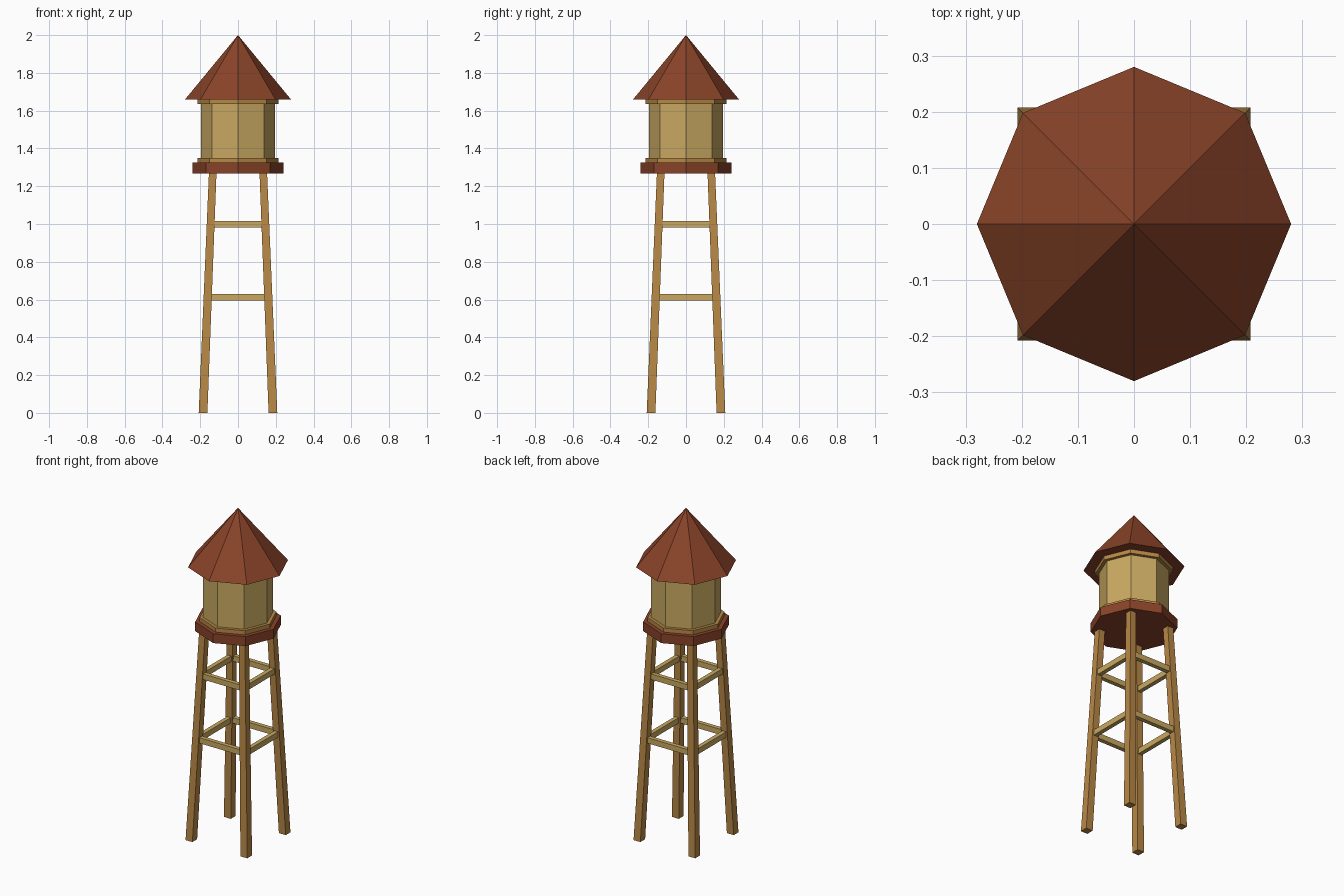
import bpy, bmesh, math
from mathutils import Vector

if "Cube" in bpy.data.objects:
    bpy.data.objects.remove(bpy.data.objects["Cube"])


def material(name, rgb):
    # sRGB 0-255 to linear
    m = bpy.data.materials.new(name)
    lin = [((c / 255 + 0.055) / 1.055) ** 2.4 for c in rgb]
    m.diffuse_color = (*lin, 1)
    m.use_nodes = True
    m.node_tree.nodes["Principled BSDF"].inputs["Base Color"].default_value = m.diffuse_color
    return m


RED = material("red_brown_wood", (137, 67, 40))
TAN = material("pale_wood", (201, 169, 98))
OAK = material("golden_wood", (184, 136, 70))


def make(name, bm, mat):
    bmesh.ops.recalc_face_normals(bm, faces=bm.faces)
    me = bpy.data.meshes.new(name)
    bm.to_mesh(me)
    bm.free()
    me.materials.append(mat)
    ob = bpy.data.objects.new(name, me)
    bpy.context.collection.objects.link(ob)
    return ob


def octagon(name, r, z0, z1, mat, r_top=None):
    # eight-sided prism, or a pyramid when r_top is 0
    bm = bmesh.new()
    ring = [(math.cos(i * math.pi / 4), math.sin(i * math.pi / 4)) for i in range(8)]
    low = [bm.verts.new((r * x, r * y, z0)) for x, y in ring]
    bm.faces.new(low)
    if r_top == 0:
        tip = bm.verts.new((0, 0, z1))
        for i in range(8):
            bm.faces.new((low[i], low[(i + 1) % 8], tip))
    else:
        top = [bm.verts.new((r * x, r * y, z1)) for x, y in ring]
        bm.faces.new(top)
        for i in range(8):
            j = (i + 1) % 8
            bm.faces.new((low[i], low[j], top[j], top[i]))
    return make(name, bm, mat)


def beam(name, a, b, u, v, mat, taper=1.0):
    # four-sided beam from a to b with half-size vectors u and v
    a, b, u, v = map(Vector, (a, b, u, v))
    bm = bmesh.new()
    signs = ((-1, -1), (1, -1), (1, 1), (-1, 1))
    s = [bm.verts.new(a + u * p + v * q) for p, q in signs]
    e = [bm.verts.new(b + (u * p + v * q) * taper) for p, q in signs]
    bm.faces.new(s)
    bm.faces.new(e)
    for i in range(4):
        j = (i + 1) % 4
        bm.faces.new((s[i], s[j], e[j], e[i]))
    return make(name, bm, mat)


# tank, platform and roof
octagon("platform", 0.24, 1.268, 1.325, RED)
octagon("lower_band", 0.215, 1.325, 1.35, OAK)
octagon("tank", 0.195, 1.35, 1.635, TAN)
octagon("upper_band", 0.215, 1.635, 1.66, OAK)
octagon("roof", 0.28, 1.66, 2.0, RED, r_top=0)

# splayed legs
FOOT, HEAD, TOP = 0.185, 0.134, 1.268
for sx in (-1, 1):
    for sy in (-1, 1):
        beam("leg", (sx * FOOT, sy * FOOT, 0), (sx * HEAD, sy * HEAD, TOP),
             (0.023, 0, 0), (0, 0.023, 0), OAK, taper=0.87)

# two levels of cross braces
for z in (0.612, 0.998):
    c = FOOT + (HEAD - FOOT) * z / TOP
    for s in (-1, 1):
        beam("brace_x", (-c, s * c, z), (c, s * c, z), (0, 0.013, 0), (0, 0, 0.017), TAN)
        beam("brace_y", (s * c, -c, z), (s * c, c, z), (0.013, 0, 0), (0, 0, 0.017), TAN)
